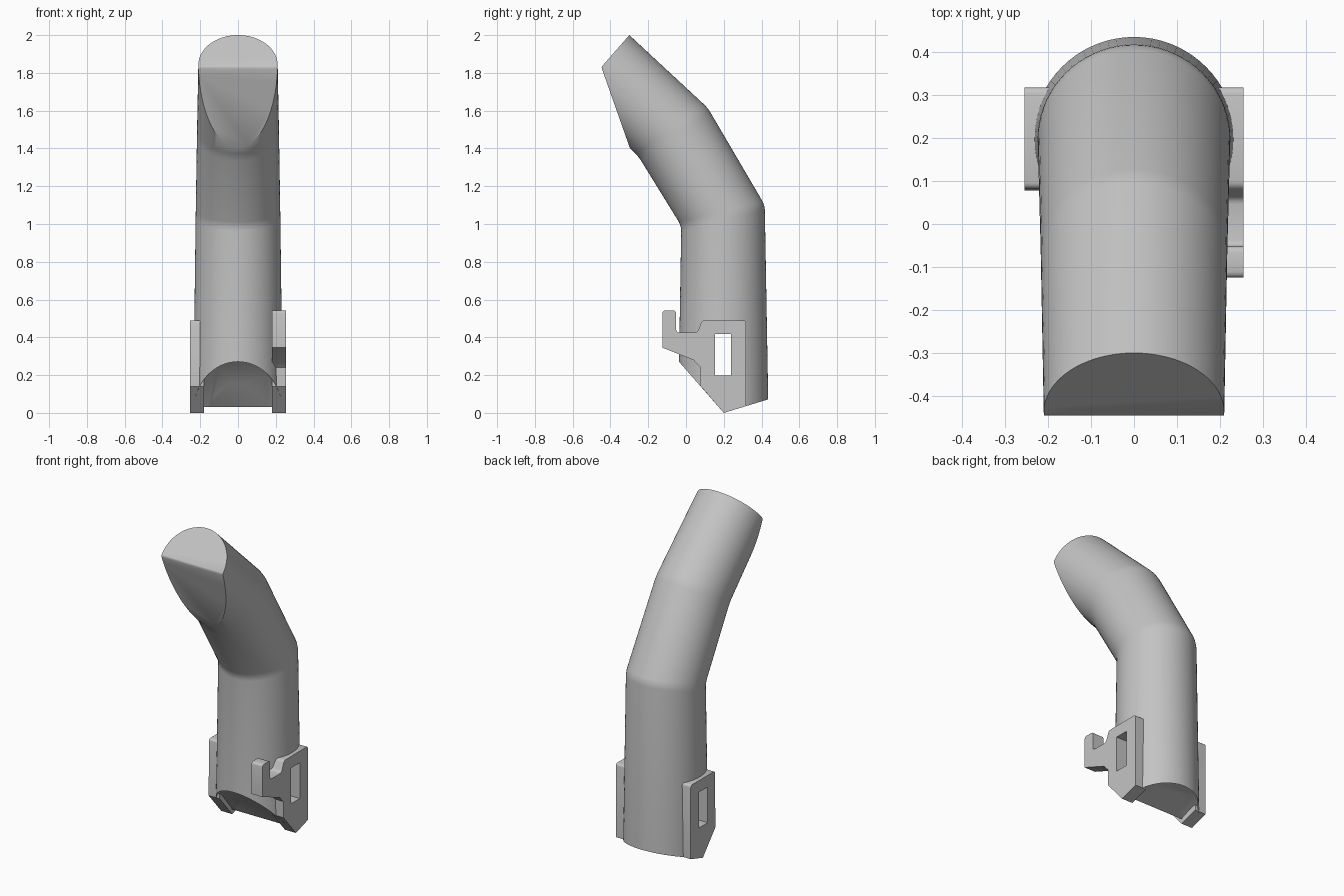
import bpy, bmesh, math
from mathutils import Vector, Matrix

cube = bpy.data.objects.get("Cube")
if cube:
    bpy.data.objects.remove(cube, do_unlink=True)

SHADE = (0.55, 0.55, 0.55, 1)
grey = bpy.data.materials.new("plain_grey")
grey.use_nodes = True
grey.diffuse_color = SHADE
grey.node_tree.nodes["Principled BSDF"].inputs["Base Color"].default_value = SHADE


def finish(bm, name):
    bmesh.ops.recalc_face_normals(bm, faces=bm.faces[:])
    mesh = bpy.data.meshes.new(name)
    bm.to_mesh(mesh)
    bm.free()
    mesh.materials.append(grey)
    ob = bpy.data.objects.new(name, mesh)
    bpy.context.collection.objects.link(ob)
    return ob


def round_edges(bm, edges, size, steps):
    bmesh.ops.bevel(bm, geom=edges, offset=size, segments=steps, profile=0.5,
                    affect='EDGES', clamp_overlap=True)


def slice_off(bm, point, normal, above=-1.0):
    """Trim whatever lies outside a plane, only above a height, and close the cut."""
    verts = [v for v in bm.verts if v.co.z > above]
    edges = [e for e in bm.edges if all(v.co.z > above for v in e.verts)]
    faces = [f for f in bm.faces if all(v.co.z > above for v in f.verts)]
    bmesh.ops.bisect_plane(bm, geom=verts + edges + faces, dist=1e-5,
                           plane_co=point, plane_no=normal, clear_outer=True)
    rim = [e for e in bm.edges if e.is_boundary]
    if rim:
        bmesh.ops.edgeloop_fill(bm, edges=rim)
    bmesh.ops.recalc_face_normals(bm, faces=bm.faces[:])


# Bent tapering body: front point, back point and half width of each ring
SIDES = 72
rings = [((-0.045, -0.2), (0.44, -0.2), 0.24),
         ((-0.025, 0.99), (0.417, 1.1), 0.224),
         ((-0.25, 1.355), (0.115, 1.615), 0.217),
         ((-0.577, 1.684), (-0.3, 2.0), 0.21)]
bm = bmesh.new()
loops = []
for front, back, half in rings:
    f, b = Vector((0, *front)), Vector((0, *back))
    loop = []
    for i in range(SIDES):
        t = math.tau * i / SIDES
        loop.append(bm.verts.new((f + b) / 2 + (b - f) / 2 * math.sin(t)
                                 + Vector((half * math.cos(t), 0, 0))))
    loops.append(loop)
for low, high in zip(loops, loops[1:]):
    for i in range(SIDES):
        j = (i + 1) % SIDES
        bm.faces.new((low[i], low[j], high[j], high[i]))
bm.faces.new(loops[0])
bm.faces.new(loops[-1])
joints = [bm.edges.get((lp[i - 1], lp[i])) for lp in loops[1:3] for i in range(SIDES)]
round_edges(bm, joints, 0.025, 3)

# Slanted face at the tip, then small slices that round it into the end cap
corner = Vector((0, -0.45, 1.835))
cap_dir = Vector((0, -0.752, 0.659)).normalized()
cut_dir = Vector((0, -0.425, -0.15)).normalized()
RADIUS = 0.03
centre = corner - (cap_dir + cut_dir) * RADIUS / (1 + cap_dir.dot(cut_dir))
slice_off(bm, corner, cut_dir, above=1.2)
for k in (0.5, 0.25, 0.75):
    n = cap_dir.slerp(cut_dir, k)
    slice_off(bm, centre + n * RADIUS, n, above=1.2)

# Two sloping faces at the base, with the rim rolled over in two steps
ridge = Vector((0, 0.2, 0))
slopes = [Vector((0, -0.28, -0.245)).normalized(), Vector((0, 0.07, -0.23)).normalized()]
for n in slopes:
    slice_off(bm, ridge, n)
base = [f for f in bm.faces if f.calc_center_median().z < 0.4
        and any(f.normal.dot(n) > 0.999 for n in slopes)]
for inset, lift in ((0.009, 0.03), (0.021, 0.009)):
    rim = {v for f in base for e in f.edges
           if sum(g in base for g in e.link_faces) == 1 for v in e.verts}
    bmesh.ops.inset_region(bm, faces=base, thickness=inset, depth=0, use_even_offset=True)
    for v in rim:
        v.co.z += lift
body = finish(bm, "body")


def side_plate(name, outline, inner, outer):
    bm = bmesh.new()
    a = [bm.verts.new((inner, y, z)) for y, z in outline]
    b = [bm.verts.new((outer, y, z)) for y, z in outline]
    bm.faces.new(a)
    bm.faces.new(b)
    for i in range(len(a)):
        bm.faces.new((a[i - 1], a[i], b[i], b[i - 1]))
    bmesh.ops.recalc_face_normals(bm, faces=bm.faces[:])
    soft = [bm.edges.get((u, v)) for u, v in zip(a, b) if u.co.z > 0.4]
    round_edges(bm, soft, 0.014, 3)
    return finish(bm, name)


# Side lugs: the left one carries a forward hook
foot = [(0.078, 0.141), (0.2, 0), (0.318, 0.036), (0.318, 0.49)]
hook = [(0.085, 0.49), (0.06, 0.425), (-0.052, 0.425), (-0.052, 0.542),
        (-0.125, 0.542), (-0.125, 0.345), (0.04, 0.28), (0.078, 0.24)]
left_lug = side_plate("left_lug_with_hook", foot + hook, 0.18, 0.255)
right_lug = side_plate("right_lug", foot + [(0.082, 0.49)], -0.18, -0.255)

# Cutters: the saddle channel under the base and the slot through the lugs
bm = bmesh.new()
bmesh.ops.create_cone(bm, cap_ends=True, segments=96, radius1=0.18, radius2=0.18, depth=2)
axis = Vector((0, 0.39, -0.13))
turn = axis.to_track_quat('Z', 'Y').to_matrix().to_4x4()
bm.transform(Matrix.Translation((0, 0.2, -0.063)) @ turn)
channel = finish(bm, "channel_cutter")
bm = bmesh.new()
bmesh.ops.create_cube(bm, size=1)
bm.transform(Matrix.Translation((0, 0.195, 0.308)) @ Matrix.Diagonal((1, 0.085, 0.22, 1)))
slot = finish(bm, "slot_cutter")

for ob, cutters in ((body, (channel, slot)), (left_lug, (slot,)), (right_lug, (slot,))):
    bpy.ops.object.select_all(action='DESELECT')
    ob.select_set(True)
    bpy.context.view_layer.objects.active = ob
    for cutter in cutters:
        cutter.hide_render = True
        mod = ob.modifiers.new("cut", 'BOOLEAN')
        mod.operation = 'DIFFERENCE'
        mod.solver = 'EXACT'
        mod.object = cutter
        bpy.ops.object.modifier_apply(modifier=mod.name)
    bpy.ops.object.shade_smooth_by_angle(angle=math.radians(40))
for cutter in (channel, slot):
    bpy.data.objects.remove(cutter, do_unlink=True)
